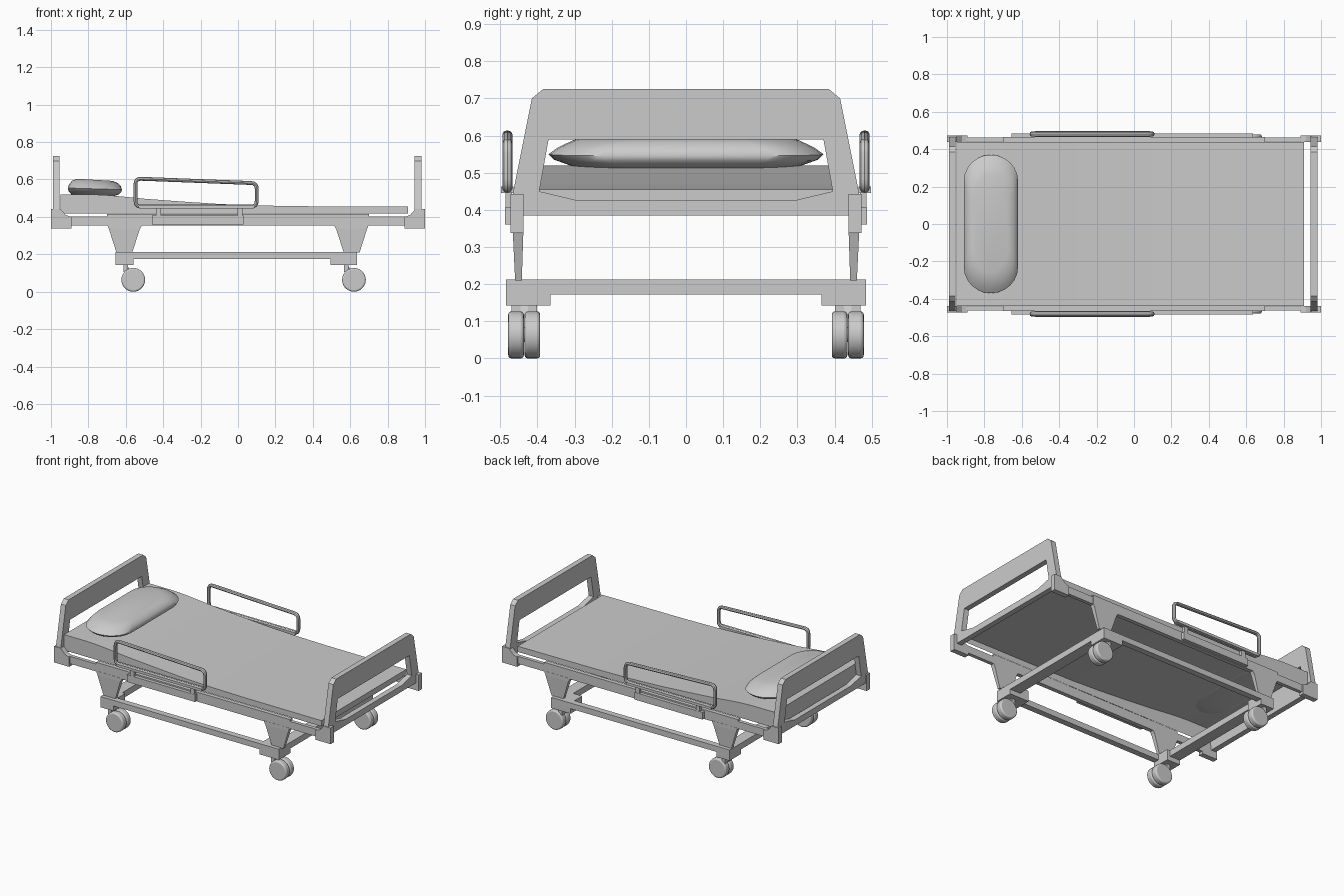
import bpy, bmesh, math
from mathutils import Vector

if "Cube" in bpy.data.objects:
    bpy.data.objects.remove(bpy.data.objects["Cube"])


def finish(name, bm, smooth=False, bevel=0):
    bmesh.ops.recalc_face_normals(bm, faces=bm.faces)
    me = bpy.data.meshes.new(name)
    bm.to_mesh(me)
    bm.free()
    ob = bpy.data.objects.new(name, me)
    bpy.context.collection.objects.link(ob)
    if bevel:
        m = ob.modifiers.new("bevel", "BEVEL")
        m.width, m.segments = bevel, 3
    if smooth:
        bpy.ops.object.select_all(action='DESELECT')
        ob.select_set(True)
        bpy.context.view_layer.objects.active = ob
        bpy.ops.object.shade_smooth_by_angle(angle=math.radians(35))
    return ob


def loft(name, rings, open_bottom=False, **kw):
    """Closed skin through rings of equal point count."""
    bm = bmesh.new()
    vs = [[bm.verts.new(p) for p in r] for r in rings]
    n = len(vs[0])
    for a, b in zip(vs, vs[1:]):
        for i in range(n):
            j = (i + 1) % n
            if not (open_bottom and i == 0):
                bm.faces.new((a[i], a[j], b[j], b[i]))
    bm.faces.new(vs[0])
    bm.faces.new(vs[-1])
    return finish(name, bm, **kw)


def box(name, x0, x1, y0, y1, z0, z1):
    return side_plate(name, [(x0, z0), (x1, z0), (x1, z1), (x0, z1)], y0, y1)


def side_plate(name, prof, y0, y1, **kw):
    """Profile in x,z extruded along y."""
    return loft(name, [[(x, y, z) for x, z in prof] for y in (y0, y1)], **kw)


def mirrored(half):
    return half + [(-y, z) for y, z in reversed(half)]


# Head and foot boards: tapered frames with a window
OUTER = mirrored([(0.44, 0.385), (0.467, 0.44), (0.415, 0.70), (0.385, 0.725)])
INNER = mirrored([(0.29, 0.425), (0.395, 0.45), (0.37, 0.59), (0.34, 0.59)])


def end_board(name, x0, x1):
    bm = bmesh.new()
    o0, i0, o1, i1 = [[bm.verts.new((x, y, z)) for y, z in p]
                      for x in (x0, x1) for p in (OUTER, INNER)]
    n = len(o0)
    for a, b in ((o0, i0), (i0, i1), (i1, o1), (o1, o0)):
        for i in range(n):
            j = (i + 1) % n
            bm.faces.new((a[i], a[j], b[j], b[i]))
    finish(name, bm)


end_board("headboard", -0.99, -0.955)
end_board("footboard", 0.945, 0.98)

# Mattress cover with a raised head section, open underneath
top = [(0.91, 0.455), (0.35, 0.457), (0.1, 0.461), (-0.1, 0.469), (-0.3, 0.482),
       (-0.5, 0.497), (-0.62, 0.509), (-0.7, 0.516), (-0.78, 0.52), (-0.95, 0.52)]
side_plate("mattress", [(-0.95, 0.418), (0.91, 0.418)] + top, -0.439, 0.439,
           open_bottom=True)


# Pillow: stacked stadium rings
def stadium(z, ix, iy, tilt):
    pts = []
    hx, hy, ry = 0.145 - ix, 0.37 - iy, 0.14
    for s in (1, -1):
        for k in range(13):
            a = math.pi * k / 12
            x = s * hx * math.cos(a)
            y = s * (hy - ry + ry * math.sin(a))
            pts.append((-0.765 + x, y, z - tilt * x))
    return pts


loft("pillow", [stadium(*r) for r in (
    (0.509, 0.05, 0.11, 0), (0.519, 0.02, 0.06, 0), (0.535, 0.004, 0.015, 0.02),
    (0.55, 0, 0, 0.03), (0.568, 0.006, 0.025, 0.03), (0.587, 0.022, 0.065, 0.05),
    (0.598, 0.05, 0.11, 0.06))], smooth=True)


# Bedside rail tube with rounded corners and a slightly oval section
def tube(name, corners, y, radius, fillet=0.03):
    pts = []
    n = len(corners)
    for i, c in enumerate(corners):
        c = Vector(c)
        a = c + (Vector(corners[i - 1]) - c).normalized() * fillet
        b = c + (Vector(corners[(i + 1) % n]) - c).normalized() * fillet
        for k in range(5):
            t = k / 4
            pts.append((1 - t) ** 2 * a + 2 * t * (1 - t) * c + t * t * b)
    cu = bpy.data.curves.new(name, 'CURVE')
    cu.dimensions = '3D'
    cu.bevel_depth, cu.bevel_resolution = radius, 2
    sp = cu.splines.new('POLY')
    sp.points.add(len(pts) - 1)
    for p, v in zip(sp.points, pts):
        p.co = (v.x, 0, v.y, 1)
    sp.use_cyclic_u = True
    ob = bpy.data.objects.new(name, cu)
    bpy.context.collection.objects.link(ob)
    bpy.ops.object.select_all(action='DESELECT')
    ob.select_set(True)
    bpy.context.view_layer.objects.active = ob
    bpy.ops.object.convert(target='MESH')
    bpy.ops.object.shade_smooth_by_angle(angle=math.radians(40))
    ob = bpy.context.view_layer.objects.active
    ob.location.y, ob.scale.y = y, 1.3


def cyl_y(name, x, y, z, r, depth, bevel):
    ring = [(x + r * math.cos(a), z + r * math.sin(a))
            for a in (math.tau * k / 28 for k in range(28))]
    loft(name, [[(px, yy, pz) for px, pz in ring]
                for yy in (y - depth / 2, y + depth / 2)], smooth=True, bevel=bevel)


for s, side in ((-1, "front"), (1, "back")):
    # Side frame
    box(side + "_frame_rail", -0.9, 0.9, s * 0.44, s * 0.463, 0.355, 0.403)
    box(side + "_frame_panel", -0.7, 0.7, s * 0.438, s * 0.465, 0.355, 0.416)

    # Guard rail, posts and mounting bracket
    tube(side + "_guard_rail", [(-0.548, 0.605), (0.1, 0.58), (0.1, 0.455), (-0.548, 0.455)],
         s * 0.481, 0.0103)
    box(side + "_guard_lower_bar", -0.53, 0.085, s * 0.465, s * 0.498, 0.446, 0.463)
    for x in (-0.425, 0.01):
        box(side + "_guard_post", x - 0.014, x + 0.014, s * 0.468, s * 0.486, 0.39, 0.455)
    box(side + "_guard_bracket", -0.46, 0.03, s * 0.455, s * 0.487, 0.36, 0.407)

    # Base beam
    box(side + "_base_beam", -0.6, 0.58, s * 0.445, s * 0.485, 0.175, 0.212)

    for e, end in ((-1, "head"), (1, "foot")):
        # Corner brackets holding the end boards
        side_plate(f"{side}_{end}_corner", [(e * x, z) for x, z in (
            (1, 0.338), (0.89, 0.338), (0.89, 0.40), (0.92, 0.41), (0.95, 0.443), (1, 0.443))],
            s * 0.438, s * 0.472)

        # Tapered legs
        loft(f"{side}_{end}_leg", [
            [(e * x, s * y, z) for x, y in ((x0, y0), (x1, y0), (x1, y1), (x0, y1))]
            for z, x0, x1, y0, y1 in ((0.21, 0.565, 0.65, 0.442, 0.46),
                                      (0.335, 0.525, 0.69, 0.438, 0.466),
                                      (0.36, 0.51, 0.70, 0.438, 0.466))])

        # Caster block, forks and twin wheels
        x0, x1 = (-0.655, -0.56) if e < 0 else (0.495, 0.635)
        box(f"{side}_{end}_caster_block", x0, x1, s * 0.365, s * 0.485, 0.142, 0.212)
        wx = -0.56 if e < 0 else 0.62
        cyl_y(f"{side}_{end}_axle", wx, s * 0.435, 0.064, 0.02, 0.08, 0)
        side_plate(f"{side}_{end}_fork", [(wx - 0.052, 0.15), (wx - 0.036, 0.15),
                   (wx + 0.01, 0.06), (wx - 0.01, 0.05), (wx - 0.052, 0.11)],
                   s * 0.425, s * 0.445)
        for y in (0.4135, 0.4575):
            cyl_y(f"{side}_{end}_wheel", wx, s * y, 0.0635, 0.0635, 0.042, 0.009)
            box(f"{side}_{end}_stem", wx - 0.052, wx - 0.028,
                s * (y - 0.012), s * (y + 0.012), 0.105, 0.145)

# Base cross beams
box("head_cross_beam", -0.655, -0.58, -0.485, 0.485, 0.172, 0.212)
box("foot_cross_beam", 0.56, 0.635, -0.485, 0.485, 0.172, 0.212)
